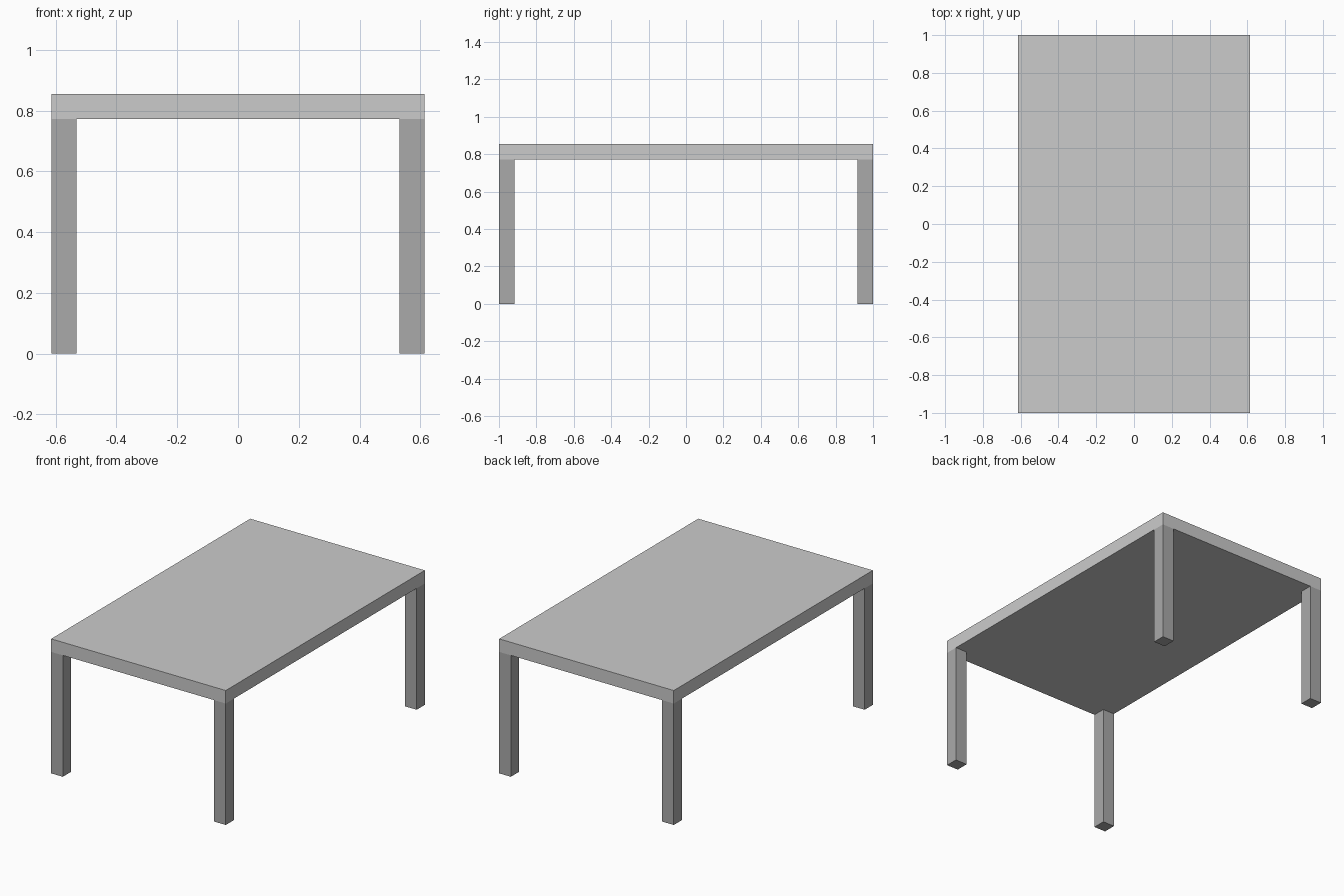
import bpy

if "Cube" in bpy.data.objects:
    bpy.data.objects.remove(bpy.data.objects["Cube"])

WIDTH, LENGTH = 1.228, 2.0
HEIGHT, SLAB, LEG = 0.855, 0.083, 0.082
LEG_TOP = HEIGHT - SLAB


def box(name, size, center, grey):
    bpy.ops.mesh.primitive_cube_add(size=1, location=center)
    ob = bpy.context.object
    ob.name = name
    ob.scale = size
    bpy.ops.object.transform_apply(location=False, rotation=False, scale=True)
    ob.data.materials.append(grey)
    return ob


def grey_material(name, value):
    mat = bpy.data.materials.new(name)
    mat.diffuse_color = (value, value, value, 1)
    mat.use_nodes = True
    mat.node_tree.nodes["Principled BSDF"].inputs["Base Color"].default_value = mat.diffuse_color
    return mat


light = grey_material("light_grey", 0.8)
dark = grey_material("dark_grey", 0.4)

# Solid slab top
box("tabletop", (WIDTH, LENGTH, SLAB), (0, 0, HEIGHT - SLAB / 2), light)

# Square legs flush with the corners
for side, sx in (("left", -1), ("right", 1)):
    for end, sy in (("front", -1), ("back", 1)):
        box(f"{end}_{side}_leg", (LEG, LEG, LEG_TOP),
            (sx * (WIDTH - LEG) / 2, sy * (LENGTH - LEG) / 2, LEG_TOP / 2), dark)
